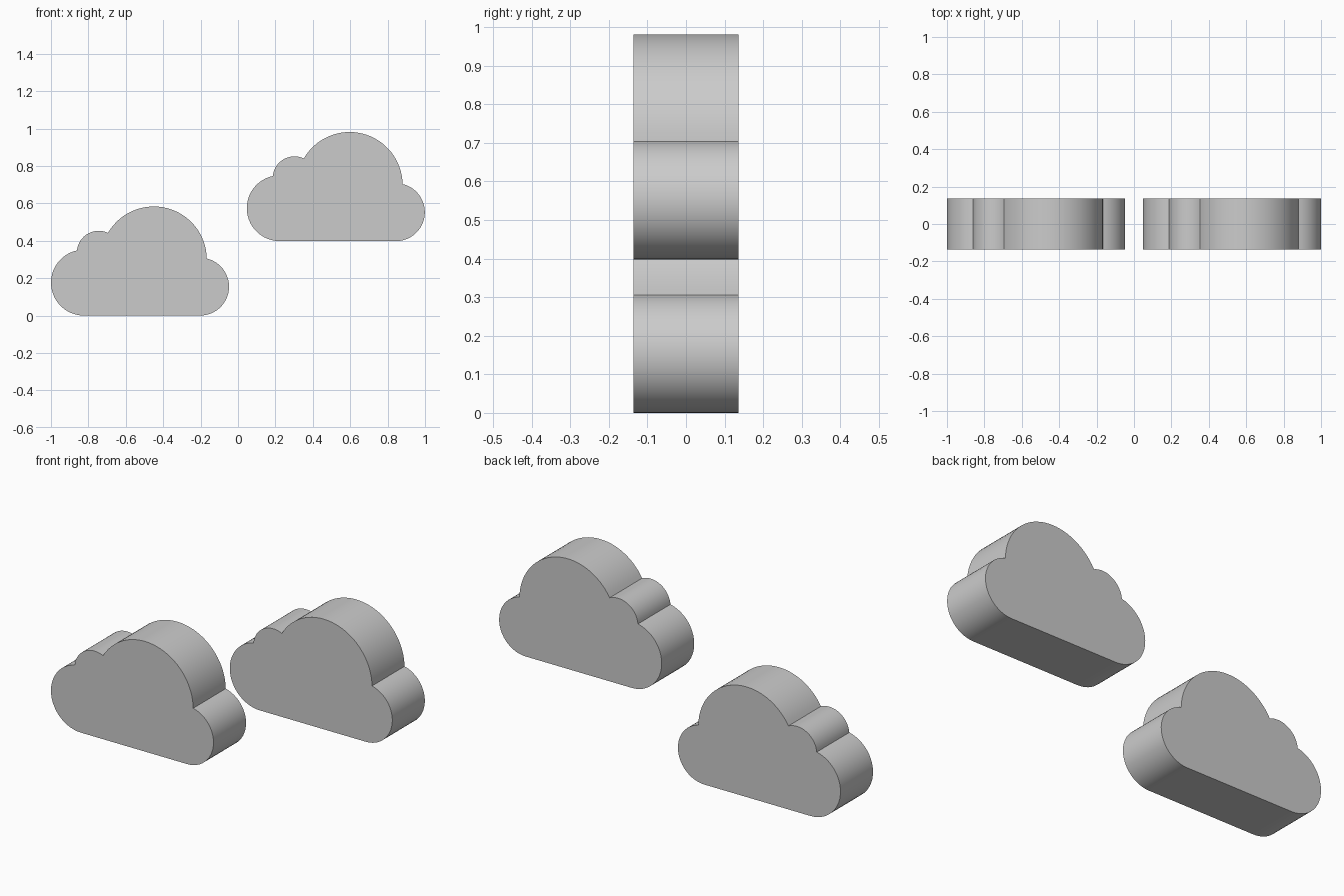
import bpy, bmesh, math
from mathutils import Vector

if "Cube" in bpy.data.objects:
    bpy.data.objects.remove(bpy.data.objects["Cube"])

HALF_DEPTH = 0.136


def arc(a, m, b, steps):
    """Points on the clockwise circular arc from a through m to b (end excluded)."""
    (ax, ay), (mx, my), (bx, by) = a, m, b
    d = 2 * (ax * (my - by) + mx * (by - ay) + bx * (ay - my))
    qa, qm, qb = ax * ax + ay * ay, mx * mx + my * my, bx * bx + by * by
    cx = (qa * (my - by) + qm * (by - ay) + qb * (ay - my)) / d
    cy = (qa * (bx - mx) + qm * (ax - bx) + qb * (mx - ax)) / d
    r = math.hypot(ax - cx, ay - cy)
    start = math.atan2(ay - cy, ax - cx)
    sweep = (start - math.atan2(by - cy, bx - cx)) % (2 * math.pi)
    return [(cx + r * math.cos(start - sweep * i / steps),
             cy + r * math.sin(start - sweep * i / steps)) for i in range(steps)]


# Cloud outline: four puffs and a flat base
left_base, left_notch = (-0.825, 0.0), (-0.861, 0.348)
top_notch, right_notch, right_base = (-0.695, 0.442), (-0.167, 0.305), (-0.2, 0.0)
outline = (arc(left_base, (-1.0, 0.175), left_notch, 24)
           + arc(left_notch, (-0.75, 0.453), top_notch, 16)
           + arc(top_notch, (-0.46, 0.583), right_notch, 32)
           + arc(right_notch, (-0.048, 0.153), right_base, 24)
           + [right_base])


def cloud(name, dx, dz):
    """Extrude the outline along y into a solid slab."""
    bm = bmesh.new()
    face = bm.faces.new([bm.verts.new((x + dx, -HALF_DEPTH, z + dz)) for x, z in outline])
    ext = bmesh.ops.extrude_face_region(bm, geom=[face], use_keep_orig=True)
    verts = [g for g in ext["geom"] if isinstance(g, bmesh.types.BMVert)]
    bmesh.ops.translate(bm, verts=verts, vec=Vector((0, 2 * HALF_DEPTH, 0)))
    bmesh.ops.recalc_face_normals(bm, faces=bm.faces)
    mesh = bpy.data.meshes.new(name)
    bm.to_mesh(mesh)
    bm.free()
    obj = bpy.data.objects.new(name, mesh)
    bpy.context.collection.objects.link(obj)
    bpy.ops.object.select_all(action='DESELECT')
    obj.select_set(True)
    bpy.context.view_layer.objects.active = obj
    bpy.ops.object.shade_smooth_by_angle(angle=math.radians(30))


# Lower left and upper right clouds
cloud("lower_cloud", 0, 0)
cloud("upper_cloud", 1.047, 0.398)
